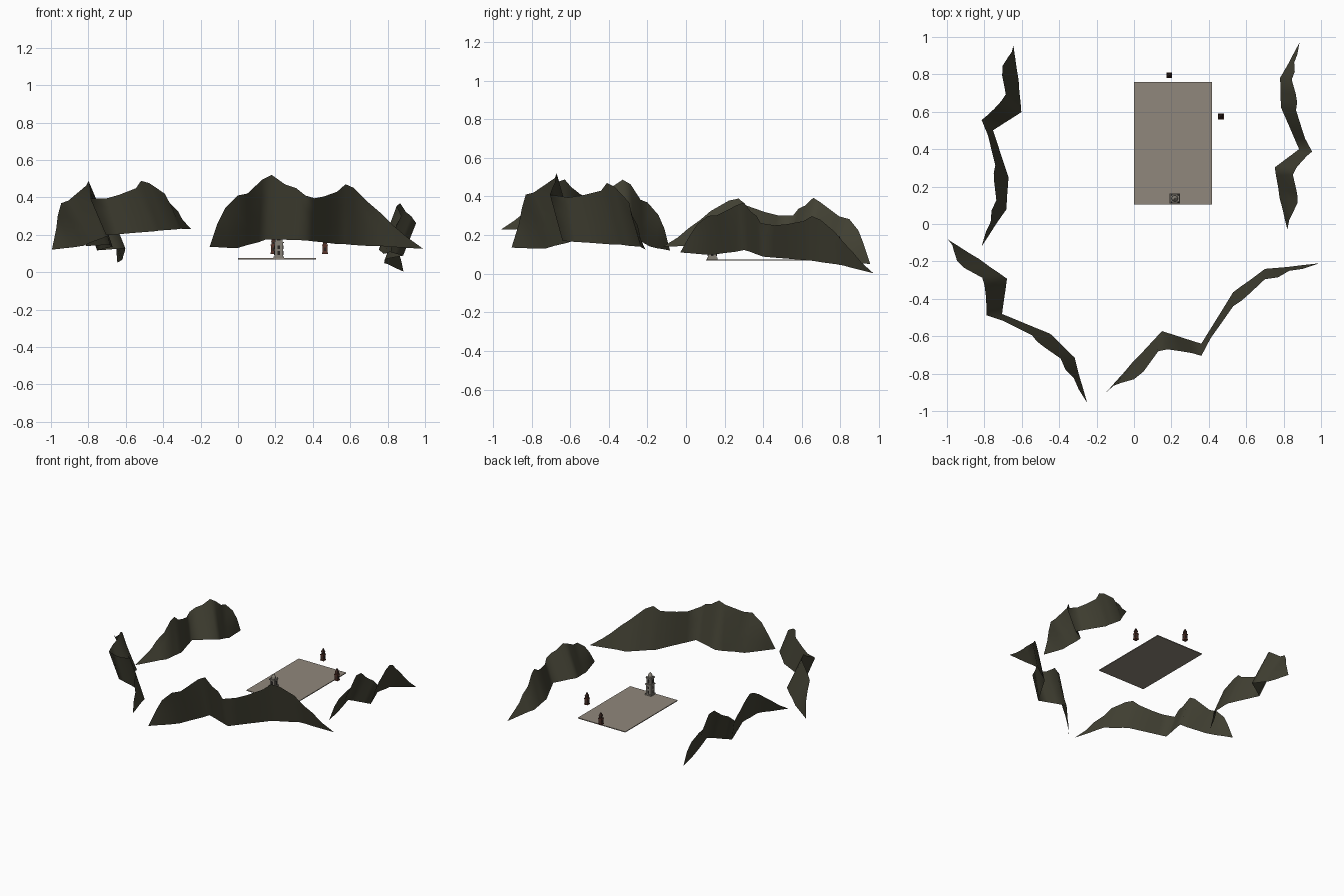
import bpy, bmesh, math
from mathutils import Vector, Matrix

if "Cube" in bpy.data.objects:
    bpy.data.objects.remove(bpy.data.objects["Cube"])


def material(name, rgb):
    m = bpy.data.materials.new(name)
    m.diffuse_color = (*rgb, 1)
    m.use_nodes = True
    m.node_tree.nodes["Principled BSDF"].inputs["Base Color"].default_value = m.diffuse_color
    return m


OLIVE = material("dark olive rock", (0.054, 0.052, 0.033))
PAVING = material("warm grey paving", (0.28, 0.245, 0.20))
STONE = material("grey stone", (0.24, 0.22, 0.185))
DARK = material("dark opening", (0.02, 0.018, 0.016))
BROWN = material("red brown wood", (0.10, 0.036, 0.024))
ROOF = material("dark brown roof", (0.045, 0.022, 0.017))


def add(name, bm, mat):
    me = bpy.data.meshes.new(name)
    bm.to_mesh(me)
    bm.free()
    me.materials.append(mat)
    ob = bpy.data.objects.new(name, me)
    bpy.context.collection.objects.link(ob)
    return ob


def box(name, centre, size, mat):
    bm = bmesh.new()
    bmesh.ops.create_cube(bm, size=1, matrix=Matrix.Translation(centre) @ Matrix.Diagonal((*size, 1)))
    return add(name, bm, mat)


def cone(name, x, y, z0, z1, r0, r1, sides, mat):
    bm = bmesh.new()
    turn = Matrix.Rotation(math.pi / sides, 4, 'Z')
    bmesh.ops.create_cone(bm, cap_ends=True, segments=sides, radius1=r0, radius2=r1, depth=z1 - z0,
                          matrix=Matrix.Translation((x, y, (z0 + z1) / 2)) @ turn)
    return add(name, bm, mat)


def block(name, x, y, z0, z1, w, mat):
    return box(name, (x, y, (z0 + z1) / 2), (w, w, z1 - z0), mat)


def openings(name, x, y, z0, z1, face, w):
    # thin dark plates on all four sides
    for i in range(4):
        a = i * math.pi / 2
        dx, dy = round(math.cos(a)), round(math.sin(a))
        box(f"{name}_{i + 1}", (x + dx * face, y + dy * face, (z0 + z1) / 2),
            (0.002 if dx else w, 0.002 if dy else w, z1 - z0), DARK)


# Mountain sheet: ridge point followed by the base point below it
ROWS = [
    (.90, -.24, .19, .90, -.22, .13), (.83, -.25, .25, .82, -.23, .135),
    (.77, -.285, .31, .76, -.235, .14), (.70, -.295, .37, .70, -.24, .14),
    (.62, -.37, .45, .62, -.30, .145), (.575, -.41, .47, .57, -.335, .15),
    (.53, -.44, .43, .53, -.365, .15), (.46, -.54, .405, .45, -.495, .16),
    (.41, -.61, .395, .40, -.575, .165), (.36, -.705, .41, .36, -.64, .17),
    (.31, -.69, .45, .29, -.618, .172), (.25, -.68, .47, .22, -.595, .175),
    (.18, -.67, .52, .15, -.573, .175), (.13, -.68, .495, .11, -.615, .16),
    (.05, -.79, .42, .05, -.68, .145), (0, -.83, .41, 0, -.73, .13),
    (-.07, -.85, .34, -.05, -.79, .13), (-.11, -.865, .26, -.10, -.845, .133),
]
START, END = (.99, -.21, .125), (-.152, -.904, .135)


def frame(a, b, roll):
    # axes along the sheet's two ends, leaning outward by roll
    a, b = Vector(a), Vector(b)
    s = (b - a).length
    x = (b - a) / s
    y = Vector((0, 0, 1)).cross(x).normalized()
    z = x.cross(y)
    m = Matrix((x, y, z)).transposed().to_4x4() @ Matrix.Rotation(-roll if SIDE < 0 else roll, 4, 'X')
    return Matrix.Translation(a) @ m @ Matrix.Scale(s, 4)


SIDE = 1  # +y of the frame points away from the middle, positive roll tips +z to -y


def mountain(name, a, b, lean):
    bm = bmesh.new()
    steps = 3
    cols = [[Vector(r[3:]).lerp(Vector(r[:3]), k / steps) for k in range(steps + 1)] for r in ROWS]
    grid = [[bm.verts.new(p) for p in c] for c in cols]
    for c, d in zip(grid, grid[1:]):
        for k in range(steps):
            bm.faces.new((c[k], c[k + 1], d[k + 1], d[k]))
    for p, c in ((START, grid[0]), (END, grid[-1])):
        tip = bm.verts.new(p)
        for k in range(steps):
            bm.faces.new((tip, c[k], c[k + 1]))
    bmesh.ops.recalc_face_normals(bm, faces=bm.faces)
    m = frame(a, b, lean) @ frame(START, END, 0).inverted()
    bmesh.ops.transform(bm, matrix=m, verts=bm.verts)
    for f in bm.faces:
        f.smooth = True
    # the face looks toward the courtyard
    if sum((f.normal.dot(-f.calc_center_median()) for f in bm.faces)) < 0:
        bmesh.ops.reverse_faces(bm, faces=bm.faces)
    add(name, bm, OLIVE)


# frame +y = up x along, so for this ordering it points outward or inward alike for all four
inward = Vector((0, 0, 1)).cross(Vector(END) - Vector(START)).dot(-Vector(START)) > 0
OUT = 1 if inward else -1
mountain("mountain_front_right", START, END, 0)
mountain("mountain_front_left", (-.25, -.957, .23), (-.995, -.083, .12), .10 * OUT)
mountain("mountain_left", (-.815, -.12, .14), (-.645, .955, .05), .12 * OUT)
mountain("mountain_right", (.885, .97, .003), (.82, -.03, .11), .16 * OUT)

# Courtyard slab
box("courtyard", (.208, .432, .0715), (.416, .655, .006), PAVING)

# Stone tower
TX, TY = .218, .136
block("tower_plinth", TX, TY, .07, .085, .054, STONE)
block("tower_shaft", TX, TY, .085, .155, .046, STONE)
openings("tower_lower_window", TX, TY, .092, .112, .0232, .012)
openings("tower_upper_window", TX, TY, .125, .142, .0232, .012)
block("tower_cornice", TX, TY, .155, .162, .054, STONE)
block("belfry", TX, TY, .162, .205, .040, STONE)
openings("belfry_opening", TX, TY, .168, .198, .0202, .018)
block("belfry_cornice", TX, TY, .205, .211, .048, STONE)
for sx in (-1, 1):
    for sy in (-1, 1):
        cone("corner_finial", TX + sx * .019, TY + sy * .019, .211, .222, .005, .001, 4, STONE)
cone("tower_drum", TX, TY, .211, .228, .016, .015, 12, STONE)
cone("tower_dome", TX, TY, .228, .250, .017, .002, 12, STONE)

# Two wooden watch turrets
for n, (x, y) in enumerate([(.189, .795), (.465, .575)], 1):
    block(f"turret_{n}_base", x, y, .098, .106, .030, BROWN)
    block(f"turret_{n}_body", x, y, .106, .142, .025, BROWN)
    openings(f"turret_{n}_window", x, y, .113, .132, .0127, .009)
    block(f"turret_{n}_eave", x, y, .142, .148, .030, BROWN)
    block(f"turret_{n}_upper", x, y, .148, .165, .019, BROWN)
    openings(f"turret_{n}_upper_window", x, y, .151, .161, .0097, .007)
    cone(f"turret_{n}_roof", x, y, .165, .193, .017, .002, 4, ROOF)
